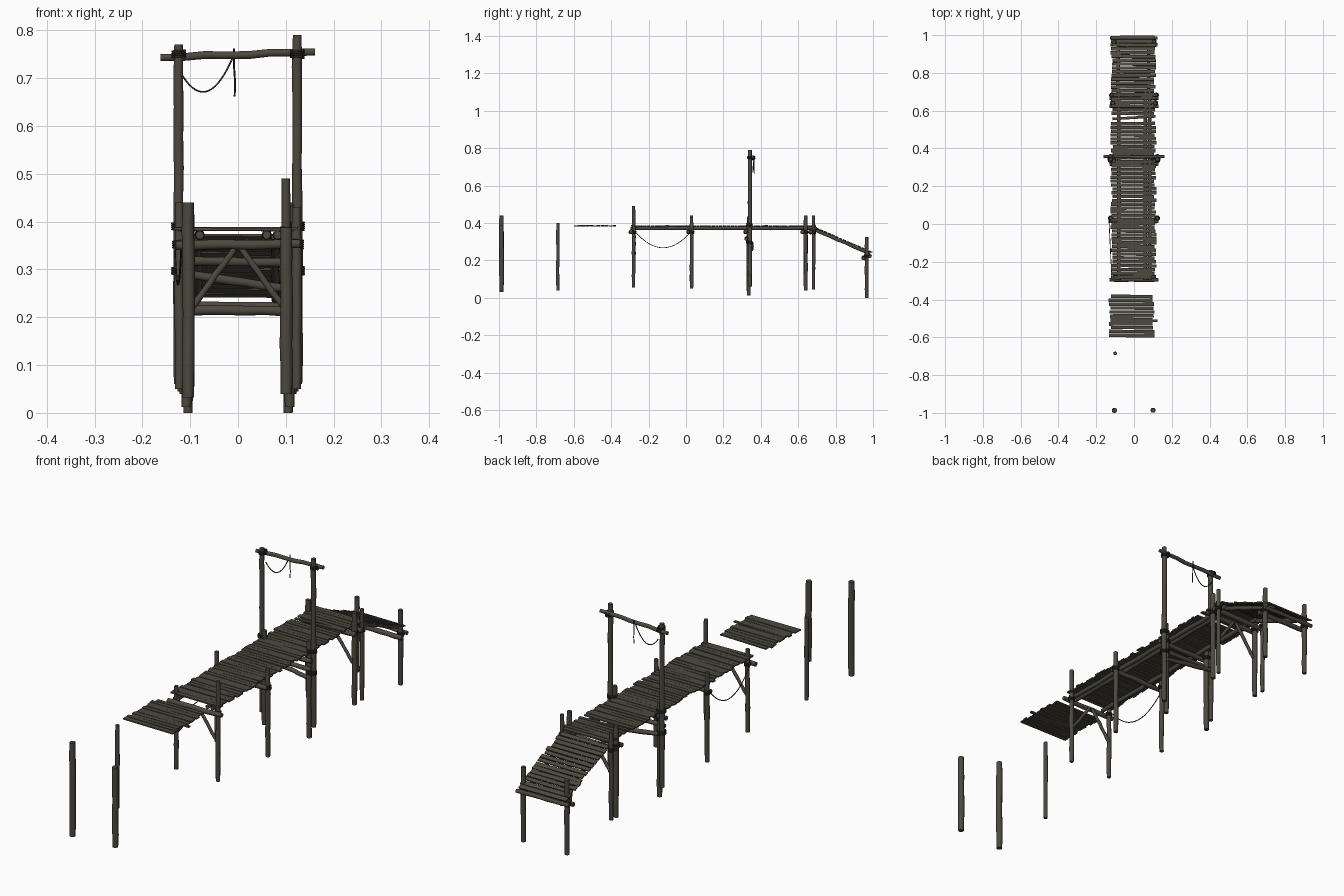
import bpy, bmesh, math, random
from mathutils import Vector, Matrix

if "Cube" in bpy.data.objects:
    bpy.data.objects.remove(bpy.data.objects["Cube"])

random.seed(7)


def material(name, col):
    m = bpy.data.materials.new(name)
    m.diffuse_color = (*col, 1)
    m.use_nodes = True
    m.node_tree.nodes["Principled BSDF"].inputs["Base Color"].default_value = m.diffuse_color
    return m


WOOD = material("weathered wood", (0.075, 0.066, 0.048))
ROPE = material("dark rope", (0.034, 0.029, 0.021))


def finish(bm, name, mat, smooth=True):
    bmesh.ops.recalc_face_normals(bm, faces=bm.faces[:])
    me = bpy.data.meshes.new(name)
    bm.to_mesh(me)
    bm.free()
    me.materials.append(mat)
    ob = bpy.data.objects.new(name, me)
    bpy.context.collection.objects.link(ob)
    if smooth:
        bpy.ops.object.select_all(action='DESELECT')
        ob.select_set(True)
        bpy.context.view_layer.objects.active = ob
        bpy.ops.object.shade_smooth_by_angle(angle=math.radians(50))
    return ob


def log(name, a, b, r, wobble=0.0012, segs=7, sides=10):
    """Slightly crooked round timber from a to b."""
    a, b = Vector(a), Vector(b)
    d = b - a
    rot = d.to_track_quat('Z', 'Y').to_matrix()
    bm = bmesh.new()
    rings = []
    for i in range(segs + 1):
        end = i in (0, segs)
        c = a + d * (i / segs)
        off = Vector((random.uniform(-1, 1), random.uniform(-1, 1), 0)) * (0 if end else wobble)
        rr = r * (0.9 if end else random.uniform(0.95, 1.05))
        rings.append([bm.verts.new(c + rot @ (off + Vector((
            rr * math.cos(2 * math.pi * k / sides), rr * math.sin(2 * math.pi * k / sides), 0))))
            for k in range(sides)])
    for p, q in zip(rings, rings[1:]):
        for k in range(sides):
            n = (k + 1) % sides
            bm.faces.new((p[k], p[n], q[n], q[k]))
    bm.faces.new(rings[0])
    bm.faces.new(rings[-1])
    return finish(bm, name, WOOD)


def rope(name, pts, r=0.0018, cyclic=False):
    """Rope swept along points."""
    cu = bpy.data.curves.new(name, 'CURVE')
    cu.dimensions = '3D'
    cu.bevel_depth = r
    cu.bevel_resolution = 1
    cu.use_fill_caps = True
    sp = cu.splines.new('POLY')
    sp.points.add(len(pts) - 1)
    for p, co in zip(sp.points, pts):
        p.co = (*co, 1)
    sp.use_cyclic_u = cyclic
    cu.materials.append(ROPE)
    ob = bpy.data.objects.new(name, cu)
    bpy.context.collection.objects.link(ob)


def lashing(name, x, y, z, rx=0.014, ry=0.014, turns=4):
    """Rope wound around a post."""
    n = turns * 12
    rope(name, [(x + rx * math.cos(i * math.pi / 6), y + ry * math.sin(i * math.pi / 6),
                 z + (i / n - 0.5) * 0.016) for i in range(n + 1)], 0.0022)


def sag(a, b, depth, n=16):
    a, b = Vector(a), Vector(b)
    return [a.lerp(b, i / n) - Vector((0, 0, depth * 4 * (i / n) * (1 - i / n))) for i in range(n + 1)]


def planks(name, y0, y1, zf, xl, xr, pitch=0.0205, skip=(), tilt=0.0, skew=0.012):
    """Row of uneven boards laid across the walkway."""
    bm = bmesh.new()
    n = round((y1 - y0) / pitch)
    for i in range(n):
        if i in skip:
            continue
        y = y0 + (i + 0.5) * (y1 - y0) / n
        l = xl + random.uniform(-0.007, 0.007)
        r = xr + random.uniform(-0.007, 0.006)
        w = (y1 - y0) / n * random.uniform(0.8, 0.98)
        m = (Matrix.Translation(((l + r) / 2, y, zf(y) + random.uniform(-0.001, 0.001)))
             @ Matrix.Rotation(random.uniform(-skew, skew), 4, 'Z')
             @ Matrix.Rotation(random.uniform(-0.012, 0.012), 4, 'Y')
             @ Matrix.Rotation(tilt, 4, 'X')
             @ Matrix.Diagonal((r - l, w, 0.0055, 1)))
        bmesh.ops.create_cube(bm, size=1, matrix=m)
    return finish(bm, name, WOOD, False)


# Free-standing posts at the broken front end
log("front_post_left", (-0.104, -0.987, 0.032), (-0.104, -0.987, 0.44), 0.013)
log("front_post_right", (0.101, -0.987, 0.04), (0.101, -0.987, 0.388), 0.013)
log("lone_thin_post", (-0.1, -0.685, 0.04), (-0.1, -0.685, 0.40), 0.009)

# Bents: y, post x, bottom, left top, right top, radius
bents = [(-0.28, 0.1, 0.055, 0.415, 0.49, 0.0095),
         (0.03, 0.123, 0.05, 0.44, 0.43, 0.01),
         (0.335, 0.108, 0.012, 0.42, 0.435, 0.011),
         (0.64, 0.112, 0.04, 0.435, 0.44, 0.011),
         (0.682, 0.118, 0.045, 0.425, 0.44, 0.009)]
for i, (y, x, zb, tl, tr, r) in enumerate(bents):
    for side, s, top in (("left", -1, tl), ("right", 1, tr)):
        log(f"bent_{i}_post_{side}", (s * x, y, zb), (s * x, y, top), r)
        lashing(f"bent_{i}_lashing_{side}", s * x, y, 0.352, r + 0.003, r + 0.003)
    log(f"bent_{i}_crossbeam", (-0.13, y - r - 0.006, 0.35), (0.13, y - r - 0.006, 0.354), 0.0105)

# Inverted V braces on the end bents
for y in (-0.28, 0.64):
    for side, s in (("left", -1), ("right", 1)):
        log(f"brace_{side}", (s * 0.006, y + 0.004, 0.345), (s * 0.1, y + 0.004, 0.215), 0.007)

# Gate frame: tall posts lashed to the middle bent, with a top pole
for side, s, top in (("left", -1, 0.77), ("right", 1, 0.79)):
    log(f"gate_post_{side}", (s * 0.125, 0.342, 0.06), (s * 0.124, 0.342, top), 0.0108, segs=11)
    for z in (0.297, 0.39):
        lashing(f"gate_lashing_{side}", s * 0.119, 0.339, z, 0.019, 0.016)
    lashing(f"gate_top_lashing_{side}", s * 0.124, 0.349, 0.75, 0.0135, 0.02)
log("gate_top_pole", (-0.162, 0.357, 0.743), (0.161, 0.357, 0.755), 0.0085, 0.002)
log("gate_tie_beam", (-0.125, 0.322, 0.317), (0.125, 0.322, 0.315), 0.0095)
log("gate_slanted_beam", (-0.115, 0.352, 0.292), (0.115, 0.352, 0.258), 0.0095)

# Stringers below the deck
for i, x in enumerate((-0.08, 0.06, 0.083)):
    log(f"stringer_{i}", (x, -0.297, 0.372), (x, 0.7, 0.372), 0.0095, 0.0015, 12)

# Decks
planks("main_deck", -0.292, 0.542, lambda y: 0.384, -0.119, 0.113)
planks("rear_deck", 0.575, 0.695, lambda y: 0.384, -0.117, 0.113)
planks("floating_deck", -0.6, -0.373, lambda y: 0.385, -0.128, 0.104, 0.0206)
bm = bmesh.new()
bmesh.ops.create_cube(bm, size=1, matrix=Matrix.Translation((0.0, 0.563, 0.385))
                      @ Matrix.Rotation(0.06, 4, 'Z') @ Matrix.Diagonal((0.23, 0.014, 0.005, 1)))
bmesh.ops.create_cube(bm, size=1, matrix=Matrix.Translation((0.0, -0.512, 0.386))
                      @ Matrix.Diagonal((0.25, 0.012, 0.006, 1)))
finish(bm, "stray_boards", WOOD, False)

# Ramp going down at the back
slope = (0.25 - 0.378) / (0.985 - 0.69)
planks("ramp_deck", 0.696, 0.997, lambda y: 0.376 + slope * (y - 0.69), -0.118, 0.112,
       0.0195, tilt=math.atan(slope))
for i, x in enumerate((-0.085, 0.078)):
    log(f"ramp_stringer_{i}", (x, 0.68, 0.368), (x, 0.985, 0.236), 0.009)
for side, s in (("left", -1), ("right", 1)):
    log(f"ramp_end_post_{side}", (s * 0.105, 0.966, 0.0), (s * 0.105, 0.966, 0.325), 0.0105)
    lashing(f"ramp_end_lashing_{side}", s * 0.105, 0.966, 0.222, 0.0135, 0.0135)
log("ramp_end_beam_inner", (-0.125, 0.949, 0.215), (0.125, 0.949, 0.213), 0.0105)
log("ramp_end_beam_outer", (-0.128, 0.984, 0.225), (0.125, 0.984, 0.222), 0.009)

# Hanging ropes
rope("side_rope", sag((-0.118, -0.275, 0.358), (-0.133, 0.03, 0.358), 0.09), 0.002)
rope("gate_rope", sag((-0.116, 0.357, 0.705), (-0.008, 0.362, 0.75), 0.054), 0.002)
rope("gate_rope_tail", [(-0.008, 0.367, 0.762), (-0.008, 0.367, 0.72), (-0.006, 0.368, 0.69),
                        (-0.007, 0.367, 0.662)], 0.002)
